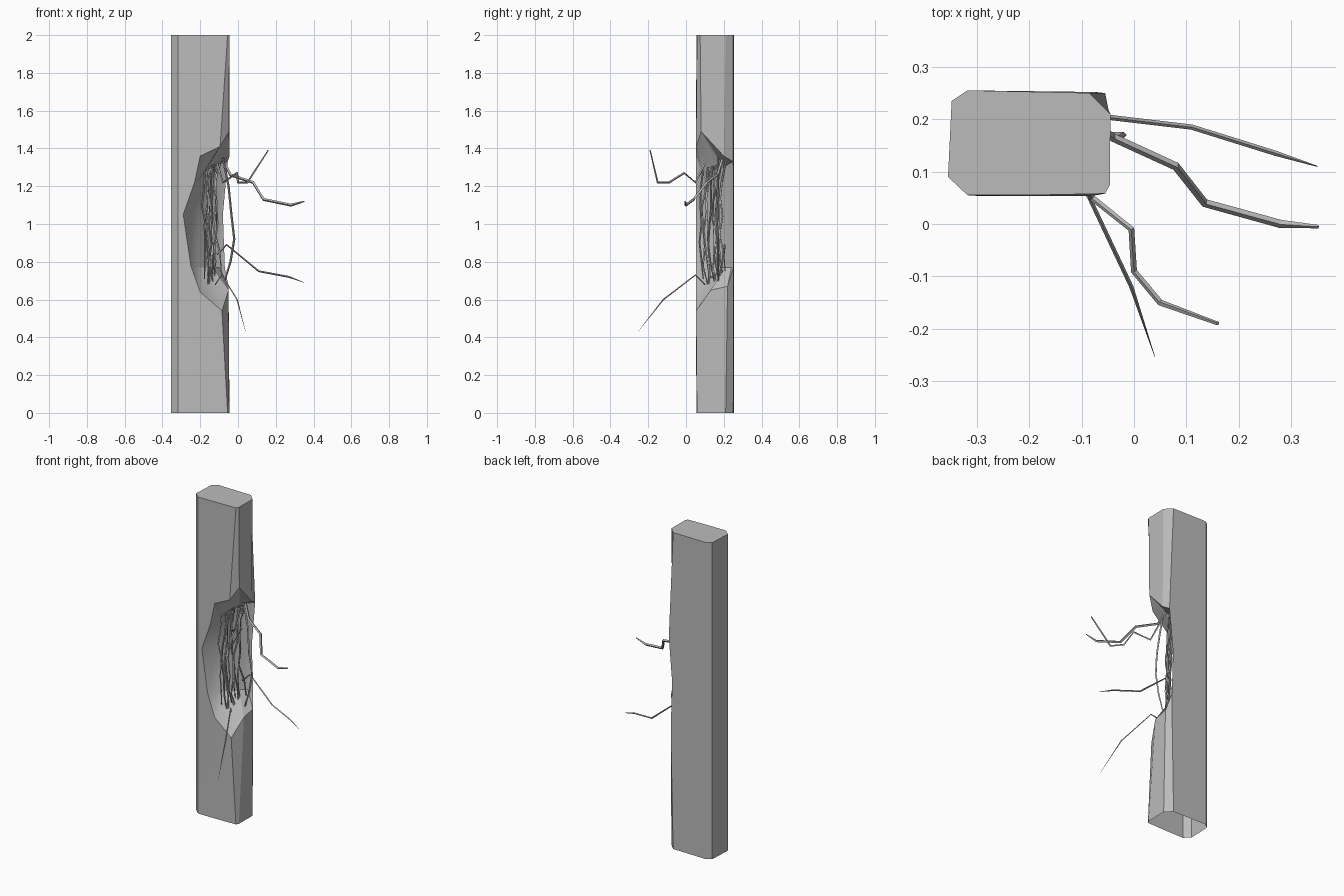
import bpy, bmesh, math, random
from mathutils import Vector

if "Cube" in bpy.data.objects:
    bpy.data.objects.remove(bpy.data.objects["Cube"])
random.seed(4)

concrete = bpy.data.materials.new("concrete_grey")
concrete.use_nodes = True
concrete.diffuse_color = (0.5, 0.5, 0.5, 1)
concrete.node_tree.nodes["Principled BSDF"].inputs["Base Color"].default_value = (0.5, 0.5, 0.5, 1)


def finish(obj, angle):
    obj.data.materials.clear()
    obj.data.materials.append(concrete)
    bpy.ops.object.select_all(action="DESELECT")
    obj.select_set(True)
    bpy.context.view_layer.objects.active = obj
    bpy.ops.object.shade_smooth_by_angle(angle=math.radians(angle))


# Pillar: stacked rings; the six listed points run round the broken corner
def corner_at(z):
    return [(-.25, .055, z), (-.2, .055, z), (-.055, .058, z),
            (-.046, .075, z), (-.045, .21, z), (-.085, .25, z)]


broken_rings = [
    # lower lip
    [(-.25, .053, .78), (-.2, .053, .64), (-.085, .053, .54),
     (-.05, .13, .65), (-.05, .22, .67), (-.07, .252, .77)],
    # cavity floor, middle and ceiling
    [(-.25, .053, .78), (-.22, .11, .77), (-.18, .17, .77),
     (-.14, .21, .77), (-.1, .24, .77), (-.07, .252, .77)],
    [(-.29, .053, 1.05), (-.24, .13, 1.05), (-.19, .18, 1.05),
     (-.14, .215, 1.03), (-.11, .24, 1.05), (-.08, .252, 1.05)],
    [(-.23, .053, 1.22), (-.21, .1, 1.23), (-.17, .16, 1.28),
     (-.13, .2, 1.3), (-.1, .23, 1.32), (-.055, .25, 1.33)],
    # upper lip
    [(-.23, .053, 1.22), (-.2, .053, 1.36), (-.095, .053, 1.41),
     (-.047, .08, 1.49), (-.045, .2, 1.36), (-.055, .25, 1.33)],
]

bm = bmesh.new()
rings = []
for corner in [corner_at(0)] + broken_rings + [corner_at(2)]:
    zf, zb = corner[0][2], corner[-1][2]
    ring = [(-.355, .09, zf), (-.318, .055, zf)] + corner
    ring += [(-.318, .255, zb), (-.348, .235, zb)]
    rings.append([bm.verts.new(p) for p in ring])
for low, high in zip(rings, rings[1:]):
    for i in range(len(low)):
        j = (i + 1) % len(low)
        bm.faces.new((low[i], low[j], high[j], high[i]))
bm.faces.new(rings[-1])
bmesh.ops.remove_doubles(bm, verts=bm.verts, dist=0.001)
bmesh.ops.dissolve_limit(bm, angle_limit=math.radians(1), verts=bm.verts, edges=bm.edges)
bmesh.ops.recalc_face_normals(bm, faces=bm.faces)
mesh = bpy.data.meshes.new("pillar")
bm.to_mesh(mesh)
bm.free()
pillar = bpy.data.objects.new("pillar", mesh)
bpy.context.collection.objects.link(pillar)
finish(pillar, 25)


# Bent wires: four-sided tubes along a path, thinner at the tip
def wire(name, points, radius, tip):
    curve = bpy.data.curves.new(name, "CURVE")
    curve.dimensions = "3D"
    curve.bevel_depth = radius
    curve.bevel_resolution = 0
    curve.use_fill_caps = True
    spline = curve.splines.new("POLY")
    spline.points.add(len(points) - 1)
    for i, p in enumerate(points):
        spline.points[i].co = (*p, 1)
        spline.points[i].radius = tip if i == len(points) - 1 else 1
    obj = bpy.data.objects.new(name, curve)
    bpy.context.collection.objects.link(obj)
    bpy.ops.object.select_all(action="DESELECT")
    obj.select_set(True)
    bpy.context.view_layer.objects.active = obj
    bpy.ops.object.convert(target="MESH")
    finish(bpy.context.object, 20)


wire("upper_front_wire", [(-.11, .1, 1.32), (-.08, .05, 1.22), (-.005, -.01, 1.27),
     (0, -.09, 1.22), (.05, -.15, 1.22), (.16, -.19, 1.39)], .006, .6)
wire("upper_side_wire", [(-.08, .19, 1.34), (-.04, .165, 1.26), (.08, .11, 1.22),
     (.135, .04, 1.13), (.28, 0, 1.1), (.352, -.005, 1.12)], .008, .4)
wire("lower_side_wire", [(-.11, .2, .84), (-.06, .205, .89), (.11, .185, .75),
     (.27, .135, .72), (.35, .11, .69)], .005, .2)
wire("lower_front_wire", [(-.12, .1, .68), (-.085, .05, .73), (-.005, -.12, .6),
     (.04, -.254, .43)], .004, .1)
wire("outer_wire", [(-.08, .17, 1.35), (-.05, .17, 1.2), (-.035, .16, 1.05),
     (-.02, .17, .92), (-.04, .17, .8), (-.07, .17, .7)], .006, .7)

# Loose upright strands across the cavity
count = 10
for n in range(count):
    t = n / (count - 1)
    path = []
    for k in range(7):
        s = k / 6
        bulge = .025 * math.sin(math.pi * s)
        drift = Vector((random.uniform(-.012, .012), random.uniform(-.012, .012), 0))
        z = 1.29 + .04 * t - s * (.58 + .04 * (n % 3))
        path.append(Vector((-.17 + .07 * t - bulge * .5, .1 + .11 * t - bulge, z)) + drift)
    wire(f"strand_{n + 1}", path, .005, .5)
